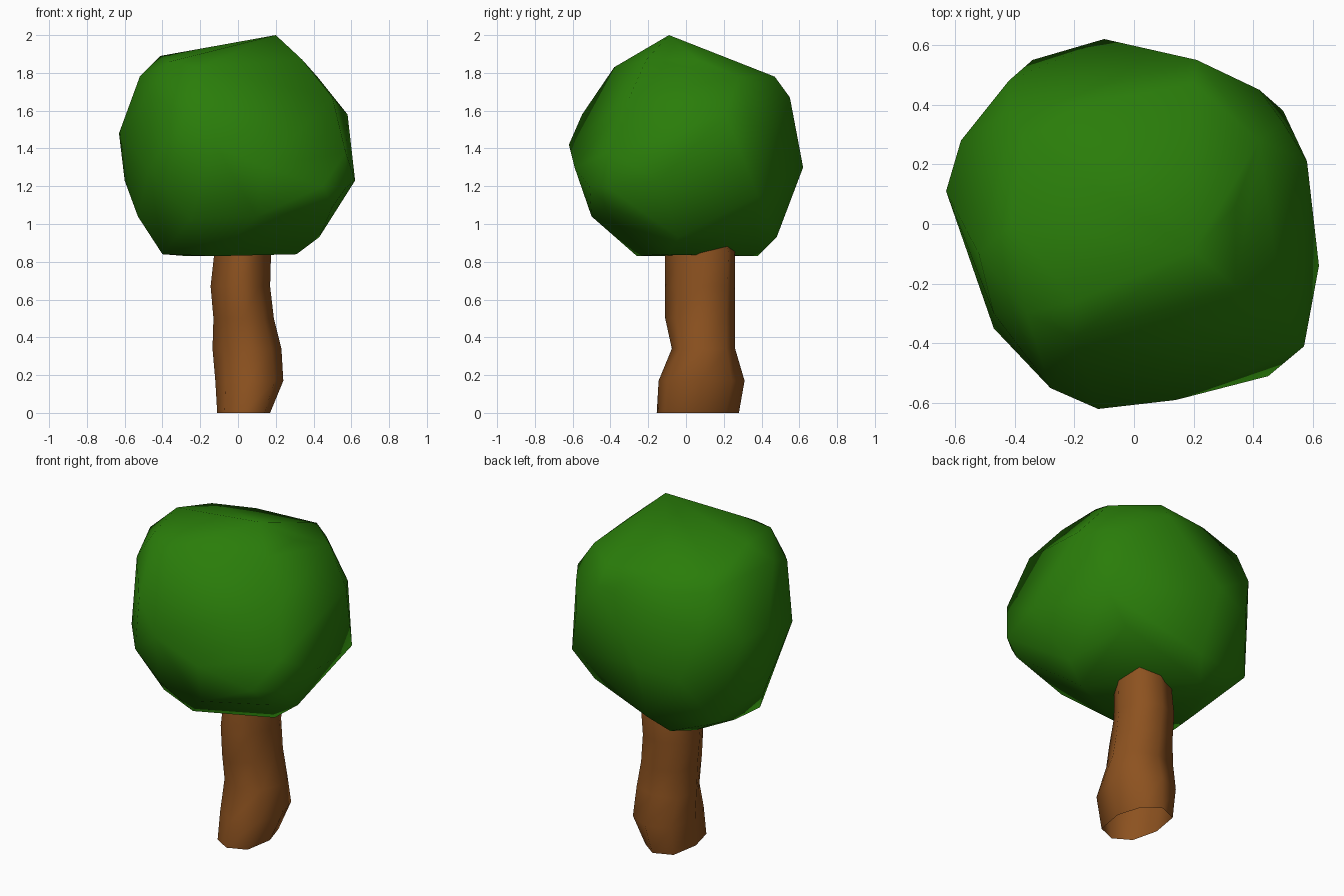
import bpy
import bmesh
from math import cos, sin, tau, pi

default_cube = bpy.data.objects.get("Cube")
if default_cube:
    bpy.data.objects.remove(default_cube, do_unlink=True)


def make_material(name, colour):
    material = bpy.data.materials.new(name)
    material.use_nodes = True
    material.diffuse_color = (*colour, 1)
    for node in material.node_tree.nodes:
        if node.type == 'BSDF_PRINCIPLED':
            node.inputs["Base Color"].default_value = (*colour, 1)
            node.inputs["Roughness"].default_value = 0.9
    return material


def make_object(name, mesh_builder, material):
    bmesh.ops.recalc_face_normals(mesh_builder, faces=mesh_builder.faces)
    mesh = bpy.data.meshes.new(name)
    mesh_builder.to_mesh(mesh)
    mesh_builder.free()
    mesh.materials.append(material)
    part = bpy.data.objects.new(name, mesh)
    bpy.context.collection.objects.link(part)
    bpy.ops.object.select_all(action='DESELECT')
    part.select_set(True)
    bpy.context.view_layer.objects.active = part
    bpy.ops.object.shade_smooth_by_angle(angle=pi / 2)
    return part


leaf_green = make_material("leaf green", (.023, .205, .003))
bark_brown = make_material("bark brown", (.265, .084, .014))

# Crown: the main corners of the leaf mass span a lumpy, soft-shaded hull
corners = [
    # top slab with its off-centre peak
    (.2, -.09, 2), (-.41, 0, 1.89), (-.2, -.26, 1.9), (-.36, -.3, 1.86),
    (.34, .06, 1.87), (.2, .47, 1.78), (-.52, -.1, 1.78), (.34, -.21, 1.87),
    (-.37, .28, 1.82), (-.16, .4, 1.8), (-.42, .38, 1.73), (.42, .28, 1.78),
    (-.2, -.38, 1.83),
    # widest band
    (-.47, -.3, 1.69), (.5, -.3, 1.67), (.62, -.14, 1.23), (.58, .21, 1.58),
    (.5, .34, 1.56), (.5, .38, 1.15), (.42, .45, 1.45), (.21, .55, 1.67),
    (-.1, .62, 1.3), (-.34, .55, 1.25), (-.42, .48, 1.52), (-.58, .28, 1.45),
    (-.63, .11, 1.48), (-.47, -.35, 1.3), (-.28, -.55, 1.58),
    (-.39, -.43, 1.2), (-.12, -.62, 1.42), (.14, -.59, 1.3),
    (.45, -.51, 1.2), (.57, -.41, 1.38), (.57, -.41, 1.19), (-.6, .15, 1.23),
    # underside
    (-.46, .4, .96), (-.53, 0, 1.04), (-.4, -.14, .84), (-.38, .07, .84),
    (-.12, -.26, .83), (.31, -.09, .84), (.43, -.04, .93), (-.16, .38, .83),
    (-.27, .29, .83), (-.08, .48, .93), (.36, .36, 1), (.1, -.5, 1.04),
    (.5, -.41, 1.09), (-.25, -.4, 1.03),
]
crown = bmesh.new()
for corner in corners:
    crown.verts.new(corner)
bmesh.ops.convex_hull(crown, input=crown.verts)
loose = [vert for vert in crown.verts if not vert.link_faces]
bmesh.ops.delete(crown, geom=loose, context='VERTS')
make_object("leaf_crown", crown, leaf_green)

# Trunk: an open tube of gnarled rings given as height, x range and y range
rings = [
    (0, -.11, .17, -.155, .28),
    (.17, -.12, .24, -.145, .31),
    (.34, -.135, .23, -.075, .26),
    (.5, -.13, .19, -.11, .26),
    (.67, -.145, .17, -.11, .26),
    (.85, -.125, .175, -.11, .26),
    (1, -.1, .15, -.08, .22),
]
# Fullness of the four diagonal corners at the foot and at the top
foot_bumps = (.96, 1.12, 1.02, 1.12)
top_bumps = (1.18, 1.06, .83, .78)
SIDES = 8
trunk = bmesh.new()
loops = []
for height, left, right, front, back in rings:
    loop = []
    for i in range(SIDES):
        angle = tau * i / SIDES
        bump = 1
        if i % 2:
            foot, top = foot_bumps[i // 2], top_bumps[i // 2]
            bump = foot + (top - foot) * height
        x = (left + right) / 2 + (right - left) / 2 * cos(angle) * bump
        y = (front + back) / 2 + (back - front) / 2 * sin(angle) * bump
        loop.append(trunk.verts.new((x, y, height)))
    loops.append(loop)
for lower, upper in zip(loops, loops[1:]):
    for i in range(SIDES):
        j = (i + 1) % SIDES
        trunk.faces.new((lower[i], lower[j], upper[j], upper[i]))
make_object("trunk", trunk, bark_brown)
